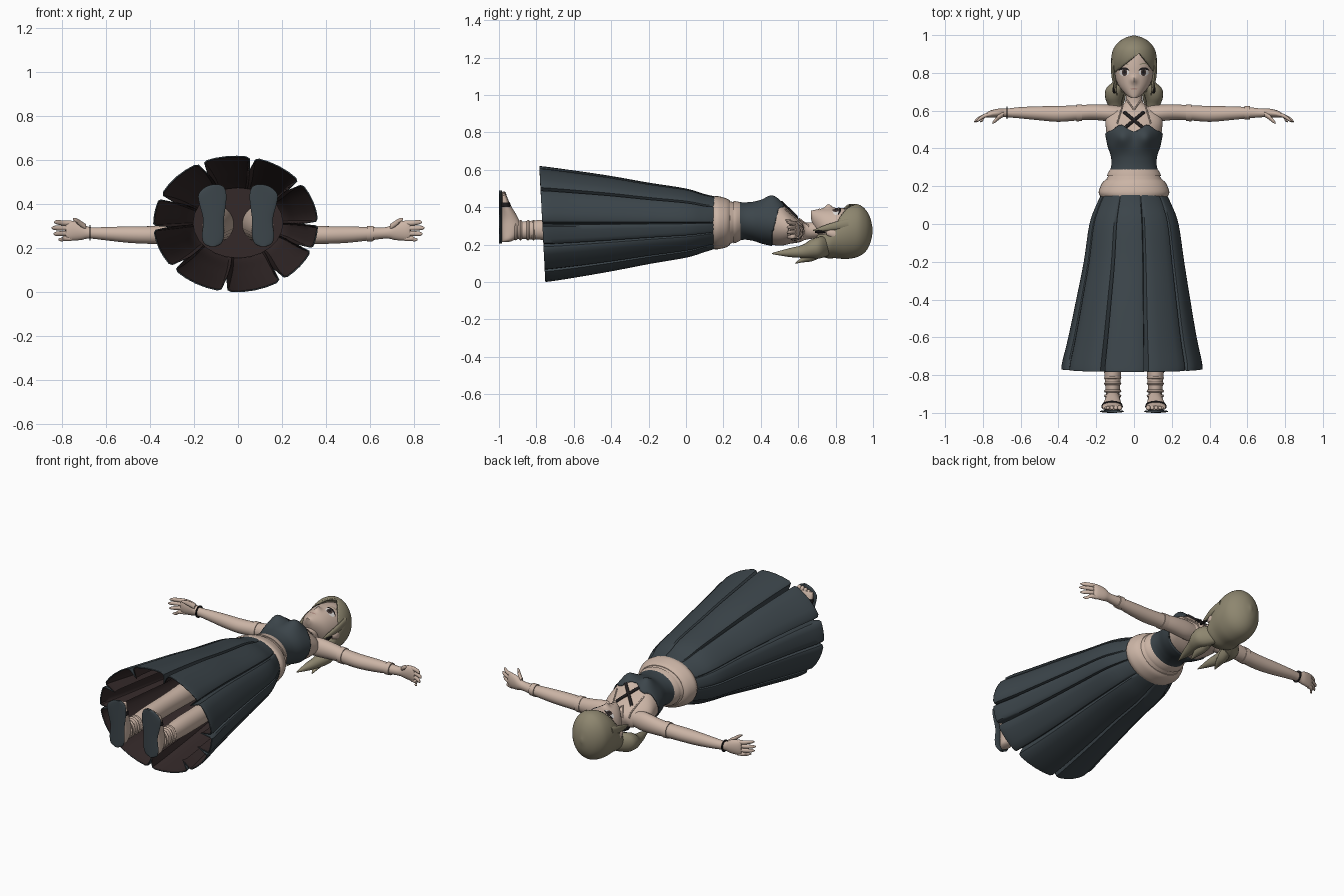
import bpy, bmesh
from math import sin, cos, pi, sqrt, exp, radians

cube = bpy.data.objects.get("Cube")
if cube:
    bpy.data.objects.remove(cube, do_unlink=True)


def material(name, r, g, b):
    m = bpy.data.materials.new(name)
    m.use_nodes = True
    m.diffuse_color = (r, g, b, 1)
    m.node_tree.nodes["Principled BSDF"].inputs["Base Color"].default_value = (r, g, b, 1)
    return m


SKIN = material("skin", .60, .46, .38)
SLATE = material("slate cloth", .045, .06, .07)
LINING = material("dark brown lining", .034, .022, .022)
HAIR = material("ash blond hair", .27, .24, .16)
DARK = material("near black", .015, .013, .014)
WHITE = material("eye white", .75, .72, .70)
IRIS = material("iris brown", .06, .04, .035)
LIP = material("lip", .42, .25, .21)


def sample(rows, steps):
    """Smooth spline through rows of (t, a, ra, b, rb)."""
    out = []
    for i in range(len(rows) - 1):
        p0, p1, p2, p3 = (rows[min(max(i + k, 0), len(rows) - 1)] for k in (-1, 0, 1, 2))
        for s in range(steps):
            t = s / steps
            out.append([.5 * (2 * b + (c - a) * t + (2 * a - 5 * b + 4 * c - d) * t * t
                              + (3 * b - a - 3 * c + d) * t ** 3)
                        for a, b, c, d in zip(p0, p1, p2, p3)])
    return out + [list(rows[-1])]


PLACE = {"X": lambda t, a, b: (t, a, b), "Y": lambda t, a, b: (a, t, b), "Z": lambda t, a, b: (a, b, t)}


def tube(name, axis, rows, mat, n=24, steps=4, side=1, warp=None, spokes=None, cap=True):
    """Loft elliptical sections along an axis; spokes are (angle, fold depth)."""
    bm = bmesh.new()
    spokes = spokes or [(2 * pi * i / n, 0) for i in range(n)]
    n = len(spokes)
    data = sample(rows, steps)
    rings = []
    for k, (t, a, ra, b, rb) in enumerate(data):
        grow = k / (len(data) - 1)
        ring = []
        for ang, fold in spokes:
            f = 1 - fold * (.12 + .88 * grow)
            p = PLACE[axis](t, a + max(ra, .001) * f * cos(ang), b + max(rb, .001) * f * sin(ang))
            p = warp(p) if warp else p
            ring.append(bm.verts.new((p[0] * side, p[1], p[2])))
        rings.append(ring)
    for r, q in zip(rings, rings[1:]):
        for i in range(n):
            bm.faces.new((r[i], r[(i + 1) % n], q[(i + 1) % n], q[i]))
    if cap:
        bm.faces.new(rings[0])
        bm.faces.new(rings[-1])
    bmesh.ops.recalc_face_normals(bm, faces=bm.faces)
    return finish(name, bm, mat)


def finish(name, bm, mat):
    me = bpy.data.meshes.new(name)
    bm.to_mesh(me)
    bm.free()
    me.materials.append(mat)
    ob = bpy.data.objects.new(name, me)
    bpy.context.collection.objects.link(ob)
    return ob


def pair(name, axis, rows, mat, **kw):
    for side, word in ((1, "left"), (-1, "right")):
        tube(word + "_" + name, axis, rows, mat, side=side, **kw)


def trim(ob, drop, line):
    """Remove faces by a rule, then straighten the cut edge onto a line."""
    bm = bmesh.new()
    bm.from_mesh(ob.data)
    bmesh.ops.delete(bm, geom=[f for f in bm.faces if drop(f.calc_center_median())], context="FACES")
    for v in bm.verts:
        if v.is_boundary and abs(v.co.y - line(v.co)) < .014:
            v.co.y = line(v.co)
    bm.to_mesh(ob.data)
    bm.free()


def thicken(ob, depth, inner=0):
    mod = ob.modifiers.new("thickness", "SOLIDIFY")
    mod.thickness, mod.offset, mod.material_offset = depth, -1, inner


def surface(data, x, y):
    """Front height of a lofted body at x, y."""
    for p, q in zip(data, data[1:]):
        if p[0] <= y <= q[0]:
            t = (y - p[0]) / (q[0] - p[0])
            _, _, ra, b, rb = [u + (v - u) * t for u, v in zip(p, q)]
            return b + rb * sqrt(max(0, 1 - (x / ra) ** 2))
    return data[-1][3]


# Torso with bust, bodice and belts
def bust(p):
    x, y, z = p
    lift = .036 * exp(-((abs(x) - .065) / .045) ** 2 - ((y - .46) / .05) ** 2)
    return (x, y, z + lift * min(1, max(0, (z - .31) / .07)))


TORSO = [(.08, 0, .155, .315, .12), (.17, 0, .165, .315, .13), (.22, 0, .155, .315, .12),
         (.29, 0, .118, .325, .095), (.35, 0, .114, .325, .096), (.42, 0, .135, .32, .112),
         (.5, 0, .148, .308, .114), (.56, 0, .148, .29, .085), (.61, 0, .105, .273, .06),
         (.645, 0, .048, .272, .045), (.75, 0, .042, .285, .045)]
tube("torso", "Y", TORSO, SKIN, n=48, warp=bust)


def neckline(v):
    front = .488 + .038 * exp(-((abs(v.x) - .07) / .04) ** 2)
    w = min(1, max(0, (v.z - .25) / .12))
    return .46 + (front - .46) * w


bodice = tube("bodice", "Y", [(t, a, ra + .007, b, rb + .007) for t, a, ra, b, rb in TORSO],
              SLATE, n=72, steps=8, warp=bust, cap=False)
trim(bodice, lambda c: c.y < .285 or c.y > neckline(c), neckline)
thicken(bodice, .006)
tube("hip_belt", "Y", [(.145, 0, .178, .316, .14), (.17, 0, .187, .317, .142),
                       (.215, 0, .17, .316, .131), (.235, 0, .15, .317, .118)], SKIN, n=40)
tube("waist_belt", "Y", [(.255, 0, .143, .32, .113), (.27, 0, .138, .321, .11),
                         (.29, 0, .125, .324, .103), (.295, 0, .118, .325, .097)], SKIN, n=40)

# Long skirt with uneven panels split by narrow folds
seams = [0, 38, 78, 115, 157, 183, 220, 262, 305, 338, 360]
spokes = []
for lo, hi in zip(seams, seams[1:]):
    for t in (0, .05, .12, .3, .5, .7, .88, .95):
        depth = .2 if t == 0 else .025 if t in (.05, .95) else 0
        spokes.append((radians(lo + (hi - lo) * t), depth))
SKIRT = [(.165, 0, .168, .318, .138), (.1, 0, .2, .315, .155), (0, 0, .236, .315, .185),
         (-.2, 0, .266, .314, .218), (-.4, -.004, .302, .313, .255), (-.6, -.008, .34, .311, .287),
         (-.73, -.01, .37, .31, .306), (-.768, -.011, .374, .31, .31)]
skirt = tube("skirt", "Y", SKIRT, SLATE, spokes=spokes, cap=False,
             warp=lambda p: (p[0], p[1] - .055 * (p[2] - .31) * min(1, max(0, .16 - p[1])), p[2]))
skirt.data.materials.append(LINING)
thicken(skirt, .006, 1)
tube("skirt_lining_top", "Y", [(.04, 0, .205, .315, .16), (.05, 0, .205, .315, .16)], LINING, steps=1)

# Legs, feet and sandals
pair("leg", "Y", [(-.96, .113, .033, .262, .038), (-.9, .113, .036, .274, .045),
                  (-.82, .113, .042, .278, .05), (-.7, .112, .05, .28, .057),
                  (-.45, .11, .052, .285, .06), (.035, .09, .07, .31, .08)], SKIN)
pair("foot", "Z", [(.213, .115, .015, -.968, .016), (.228, .115, .034, -.95, .036),
                   (.28, .113, .04, -.935, .055), (.34, .113, .042, -.942, .045),
                   (.41, .116, .052, -.962, .025), (.45, .116, .05, -.97, .016),
                   (.465, .114, .042, -.973, .011)], SKIN)
for i in range(5):
    x, z, r = .075 + .021 * i, .484 - .0025 * i * i / 2, .013 - .001 * i
    pair("toe_%d" % (i + 1), "Z", [(z - .04, x, r, -.973, r), (z - .015, x, r, -.973, r),
                                   (z - .003, x, r * .7, -.975, r * .7), (z, x, .002, -.976, .002)], SKIN, n=10)
pair("sandal_sole", "Z", [(.207, .115, .012, -.992, .008), (.222, .115, .04, -.992, .008),
                          (.26, .113, .05, -.992, .008), (.33, .111, .047, -.992, .008),
                          (.4, .115, .06, -.992, .008), (.445, .116, .063, -.992, .008),
                          (.478, .106, .042, -.992, .008), (.49, .1, .012, -.992, .008)], SLATE)
pair("toe_strap", "Z", [(.4, .116, .056, -.963, .03), (.425, .116, .057, -.966, .025)], DARK, steps=1)
for i, y in enumerate((-.91, -.885, -.845, -.815)):
    pair("ankle_wrap_%d" % (i + 1), "Y", [(y - .008, .113, .04, .276, .049), (y, .113, .046, .277, .055),
                                          (y + .008, .113, .041, .278, .05)], SKIN, steps=2)

# Arms, hands and bands
pair("arm", "X", [(.08, .58, .045, .272, .05), (.14, .588, .044, .27, .055), (.22, .592, .041, .266, .048),
                  (.3, .588, .04, .262, .042), (.4, .583, .042, .26, .04), (.5, .586, .037, .262, .037),
                  (.6, .589, .03, .266, .03), (.675, .588, .023, .27, .026), (.715, .588, .023, .277, .04),
                  (.76, .582, .019, .28, .045), (.78, .577, .012, .28, .04)], SKIN)
for i, (z, tip) in enumerate(((.244, .815), (.267, .838), (.291, .846), (.314, .836))):
    zt = z + (z - .28) * .12
    pair("finger_%d" % (i + 1), "X", [(.755, .582, .011, z, .012), (.79, .573, .011, z, .0115),
                                      (tip - .015, .553, .009, zt, .01), (tip, .541, .003, zt, .003)], SKIN, n=12)
pair("thumb", "X", [(.69, .582, .014, .295, .014), (.715, .566, .014, .312, .014),
                    (.735, .548, .012, .326, .011), (.75, .534, .004, .333, .004)], SKIN, n=12)
pair("armband", "X", [(.275, .589, .044, .263, .047), (.305, .588, .045, .262, .046)], SKIN, steps=1)
tube("left_bracelet", "X", [(.585, .589, .036, .266, .036), (.615, .589, .035, .267, .035)], SKIN, steps=1)
tube("right_bracelet", "X", [(.67, .589, .034, .27, .035), (.675, .589, .034, .27, .035)], DARK, steps=1, side=-1)

# Head with nose
HEAD = [(.667, 0, .014, .362, .018), (.685, 0, .042, .337, .048), (.73, 0, .08, .302, .09),
        (.78, 0, .1, .282, .113), (.84, 0, .11, .27, .125), (.9, 0, .104, .266, .12),
        (.95, 0, .08, .266, .095), (.98, 0, .035, .268, .045)]
tube("head", "Y", HEAD, SKIN, n=48, steps=6, warp=lambda p: (
    p[0], p[1], p[2] + (.022 * exp(-(p[0] / .014) ** 2 - ((p[1] - .762) / .02) ** 2) if p[2] > .3 else 0)))
pair("ear", "Y", [(.75, .1, .006, .262, .01), (.775, .108, .01, .26, .02), (.8, .11, .008, .255, .022)], SKIN, n=12)
pair("earring", "Y", [(.69, .104, .005, .268, .005), (.71, .105, .009, .268, .009),
                      (.745, .104, .004, .266, .004)], DARK, n=8)

face_data, chest_data = sample(HEAD, 6), sample(TORSO, 4)


def decal(name, cx, cy, rx, ry, mat, lift, bow=0):
    """Thin painted ellipse laid on the face; bow arches it."""
    bm = bmesh.new()
    rings = []
    for k in (.05, .55, 1):
        ring = []
        for i in range(20):
            u, v = k * cos(i * pi / 10), k * sin(i * pi / 10)
            x, y = cx + rx * u, cy + ry * v - bow * u * u
            ring.append(bm.verts.new((x, y, surface(face_data, x, y) + lift)))
        rings.append(ring)
    bm.faces.new(rings[0])
    for r, q in zip(rings, rings[1:]):
        for i in range(20):
            bm.faces.new((r[i], q[i], q[(i + 1) % 20], r[(i + 1) % 20]))
    finish(name, bm, mat)


# Painted face
for s, word in ((1, "left"), (-1, "right")):
    decal(word + "_eye_white", s * .052, .803, .026, .02, WHITE, .002)
    decal(word + "_iris", s * .05, .803, .014, .02, IRIS, .0035)
    decal(word + "_pupil", s * .05, .804, .007, .011, DARK, .005)
    decal(word + "_lash", s * .053, .824, .03, .006, DARK, .006, .012)
    decal(word + "_brow", s * .053, .85, .028, .003, HAIR, .003, .01)
decal("mouth", 0, .715, .018, .004, LIP, .003)


# Hair cap with swept fringe
def hairline(v):
    d = v.x - .03
    return .905 - (1.35 * d if d > 0 else -.8 * d)


hair = tube("hair_cap", "Y", [(.7, 0, .08, .2, .05), (.75, 0, .106, .21, .082), (.8, 0, .118, .25, .123),
                              (.86, 0, .122, .268, .145), (.92, 0, .112, .275, .14), (.96, 0, .085, .275, .112),
                              (.985, 0, .048, .275, .068), (.998, 0, .006, .275, .01)], HAIR, n=72, steps=7)
trim(hair, lambda c: c.z > .275 and c.y < hairline(c), hairline)
thicken(hair, .012)
pair("side_lock", "Y", [(.87, .108, .012, .31, .028), (.8, .11, .011, .3, .022),
                        (.73, .1, .009, .285, .014), (.68, .09, .002, .275, .003)], HAIR, n=12)

# Two low tails, each with a flicked second strand
pair("hair_tail", "Y", [(.77, .045, .04, .19, .045), (.72, .09, .056, .185, .058), (.67, .106, .047, .178, .05),
                        (.62, .1, .034, .163, .034), (.55, .086, .024, .157, .023),
                        (.46, .07, .002, .152, .003)], HAIR, n=16)
pair("hair_flick", "Y", [(.72, .07, .03, .165, .035), (.67, .075, .03, .14, .03),
                         (.62, .08, .018, .118, .014), (.585, .085, .002, .1, .003)], HAIR, n=16)


# Crossed straps and neck cords follow the chest
def cord(name, start, end, radius, mat):
    cu = bpy.data.curves.new(name, "CURVE")
    cu.dimensions, cu.bevel_depth, cu.bevel_resolution = "3D", radius, 2
    sp = cu.splines.new("POLY")
    sp.points.add(8)
    for i, p in enumerate(sp.points):
        x, y = (a + (b - a) * i / 8 for a, b in zip(start, end))
        p.co = (*bust((x, y, surface(chest_data, x, y) + .003)), 1)
    cu.materials.append(mat)
    bpy.context.collection.objects.link(bpy.data.objects.new(name, cu))


for s, word in ((1, "left"), (-1, "right")):
    cord(word + "_cross_strap", (s * .052, .592), (-s * .046, .51), .009, DARK)
    cord(word + "_neck_cord", (s * .04, .66), (0, .605), .004, SKIN)
    cord(word + "_bodice_strap", (s * .06, .63), (s * .09, .53), .004, SKIN)

# Smooth shading with crisp creases
bpy.ops.object.select_all(action="DESELECT")
for ob in bpy.context.collection.objects:
    if ob.type == "MESH":
        ob.select_set(True)
        bpy.context.view_layer.objects.active = ob
bpy.ops.object.shade_smooth_by_angle(angle=radians(42))
